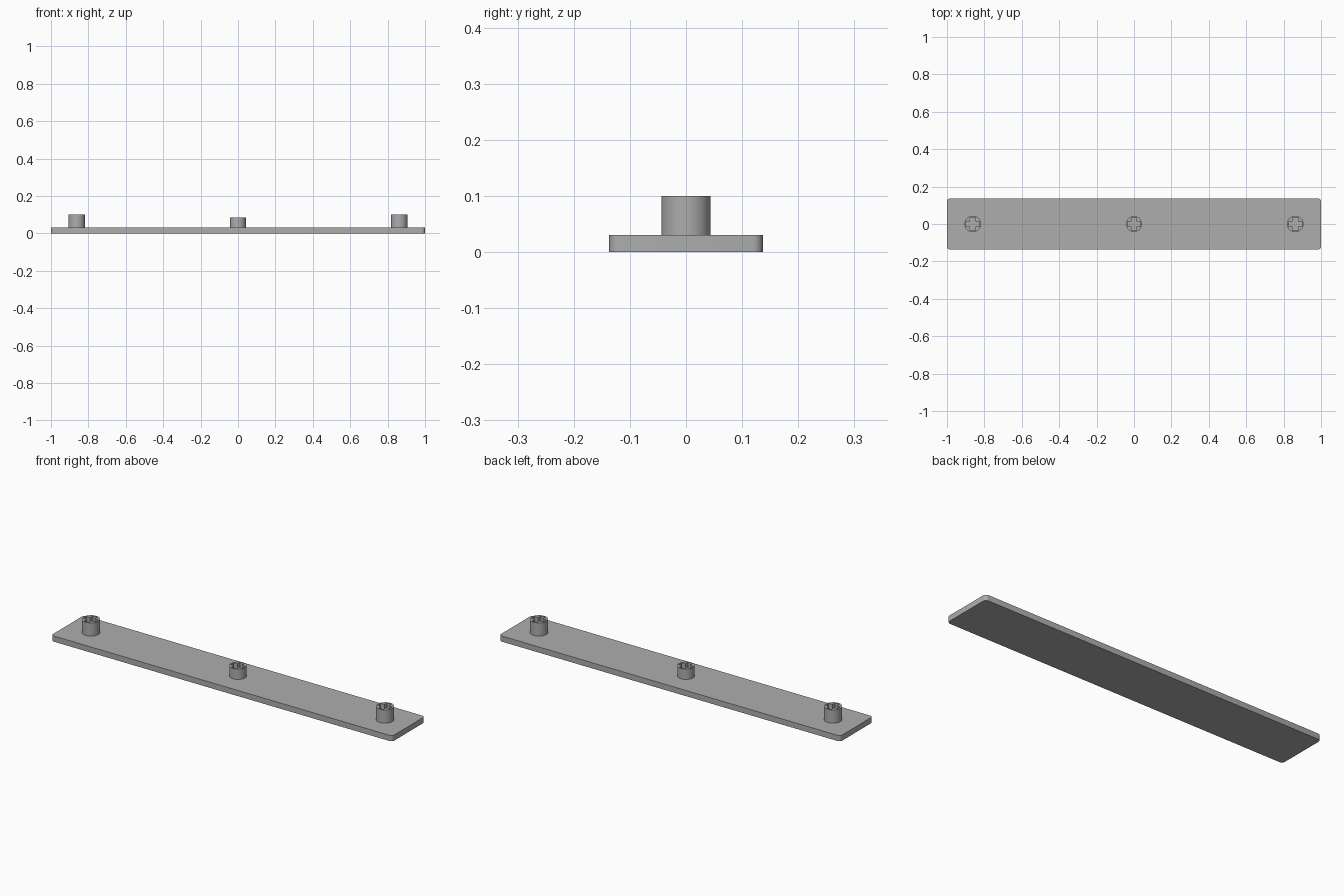
import bpy
import math

cube = bpy.data.objects.get("Cube")
if cube:
    bpy.data.objects.remove(cube, do_unlink=True)

LENGTH, DEPTH, THICK = 2.0, 0.274, 0.03
SLOT_LONG, SLOT_WIDE, SLOT_DEPTH = 0.07, 0.027, 0.045

grey = bpy.data.materials.new("plain_grey")
grey.use_nodes = True
grey.diffuse_color = (0.42, 0.42, 0.42, 1)
grey.node_tree.nodes["Principled BSDF"].inputs["Base Color"].default_value = grey.diffuse_color


def box(name, size, center):
    bpy.ops.mesh.primitive_cube_add(size=1, location=center)
    ob = bpy.context.object
    ob.name = name
    ob.scale = size
    bpy.ops.object.transform_apply(location=False, rotation=False, scale=True)
    return ob


def apply_modifier(ob, mod):
    bpy.context.view_layer.objects.active = ob
    bpy.ops.object.modifier_apply(modifier=mod.name)


def finish(ob):
    ob.data.materials.clear()
    ob.data.materials.append(grey)
    bpy.ops.object.select_all(action="DESELECT")
    ob.select_set(True)
    bpy.context.view_layer.objects.active = ob
    bpy.ops.object.shade_smooth_by_angle(angle=math.radians(30))


def peg(name, x, radius, top):
    # Round peg standing on the plate
    bpy.ops.mesh.primitive_cylinder_add(vertices=48, radius=radius, depth=top - THICK,
                                        location=(x, 0, (top + THICK) / 2))
    ob = bpy.context.object
    ob.name = name
    # Cross-shaped socket sunk into the top
    for size in ((SLOT_LONG, SLOT_WIDE), (SLOT_WIDE, SLOT_LONG)):
        cutter = box("socket_cutter", (*size, 2 * SLOT_DEPTH), (x, 0, top))
        mod = ob.modifiers.new("socket", "BOOLEAN")
        mod.operation = "DIFFERENCE"
        mod.solver = "EXACT"
        mod.object = cutter
        apply_modifier(ob, mod)
        bpy.data.objects.remove(cutter, do_unlink=True)
    finish(ob)


# Flat base plate with rounded upright corners
plate = box("base_plate", (LENGTH, DEPTH, THICK), (0, 0, THICK / 2))
weights = plate.data.attributes.new("bevel_weight_edge", "FLOAT", "EDGE")
for edge in plate.data.edges:
    a, b = (plate.data.vertices[i].co for i in edge.vertices)
    weights.data[edge.index].value = 1.0 if abs(a.z - b.z) > THICK / 2 else 0.0
bevel = plate.modifiers.new("round_corners", "BEVEL")
bevel.limit_method = "WEIGHT"
bevel.width = 0.018
bevel.segments = 6
apply_modifier(plate, bevel)
finish(plate)

# Tall pegs near both ends, a shorter one in the middle
peg("left_peg", 0.862, 0.044, 0.1)
peg("right_peg", -0.862, 0.044, 0.1)
peg("middle_peg", 0, 0.042, 0.085)
